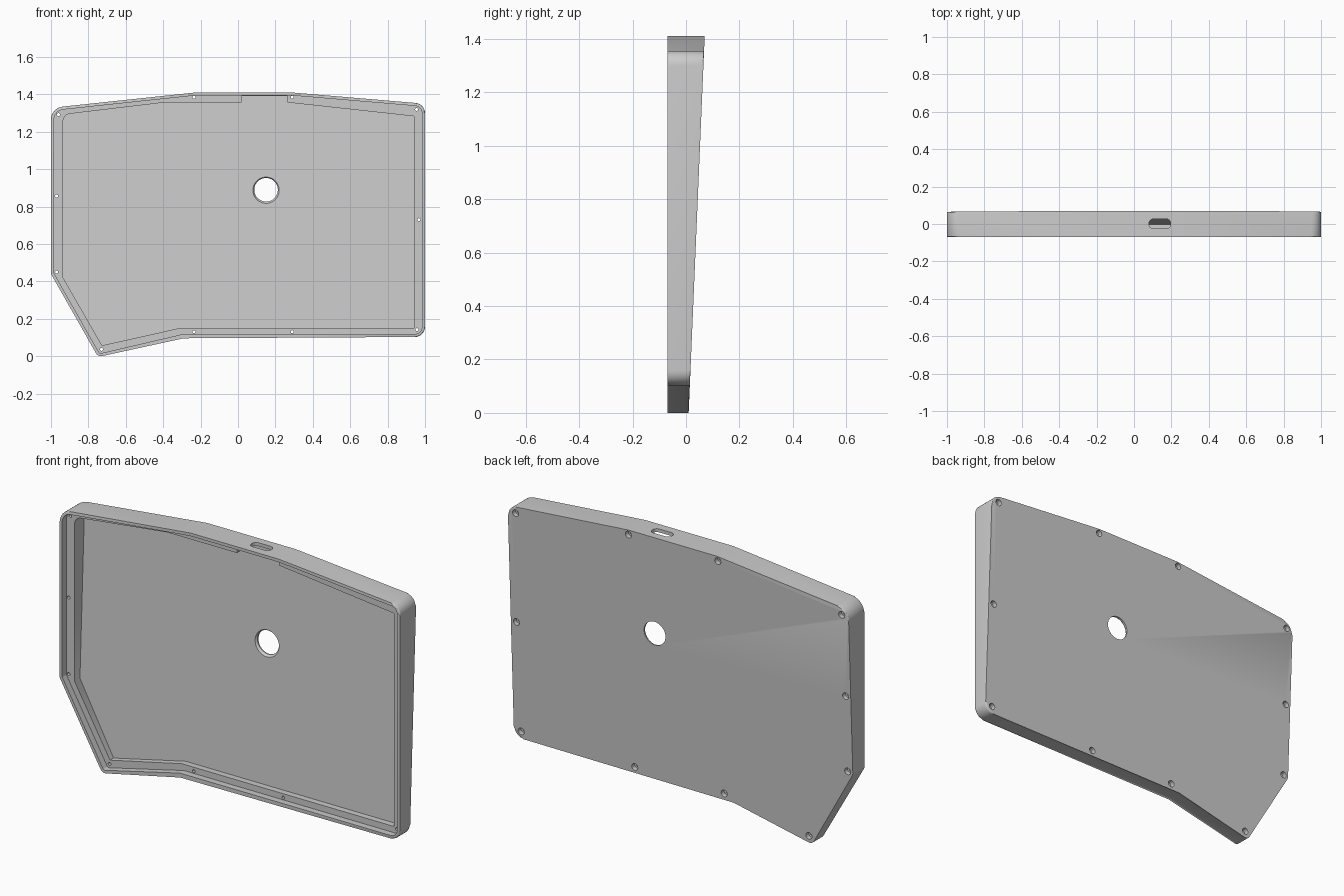
import bpy, bmesh, math
from mathutils import Vector, Matrix

if "Cube" in bpy.data.objects:
    bpy.data.objects.remove(bpy.data.objects["Cube"])

FRONT = -0.07
LEDGE = FRONT + 0.035
FLOOR = 0.018


def back_y(z):
    return 0.01 + 0.0425 * z


def offset(pts, d):
    """Shrink a counter-clockwise polygon of (x, z, radius) by d."""
    out, n = [], len(pts)
    for i in range(n):
        p = Vector(pts[i][:2])
        a = (p - Vector(pts[i - 1][:2])).normalized()
        b = (Vector(pts[(i + 1) % n][:2]) - p).normalized()
        na, nb = Vector((-a.y, a.x)), Vector((-b.y, b.x))
        q = p + (na + nb) * (d / (1 + na.dot(nb)))
        out.append((q.x, q.y, max(pts[i][2] - d, 0)))
    return out


def rounded(pts, seg=8):
    """Replace corners that have a radius with arcs."""
    out, n = [], len(pts)
    for i in range(n):
        p, r = Vector(pts[i][:2]), pts[i][2]
        if r <= 0:
            out.append(p)
            continue
        a = (Vector(pts[i - 1][:2]) - p).normalized()
        b = (Vector(pts[(i + 1) % n][:2]) - p).normalized()
        half = a.angle(b) / 2
        c = p + (a + b).normalized() * (r / math.sin(half))
        s = p + a * (r / math.tan(half)) - c
        sweep = math.pi - 2 * half
        for k in range(seg + 1):
            out.append(c + Matrix.Rotation(sweep * k / seg, 2) @ s)
    return out


def finish(bm, name):
    bmesh.ops.recalc_face_normals(bm, faces=bm.faces)
    me = bpy.data.meshes.new(name)
    bm.to_mesh(me)
    bm.free()
    ob = bpy.data.objects.new(name, me)
    bpy.context.collection.objects.link(ob)
    return ob


def loft(bm, rings):
    """Skin a list of equal-length rings and cap both ends."""
    vs = [[bm.verts.new(c) for c in ring] for ring in rings]
    n = len(vs[0])
    for a, b in zip(vs, vs[1:]):
        for i in range(n):
            bm.faces.new((a[i], a[(i + 1) % n], b[(i + 1) % n], b[i]))
    return [bm.faces.new(vs[0]), bm.faces.new(vs[-1][::-1])]


def prism(name, outline, y0, y1, bevel=0):
    bm = bmesh.new()
    caps = loft(bm, [[(p.x, f(p.y), p.y) for p in outline] for f in (y0, y1)])
    if bevel:
        edges = [e for f in caps for e in f.edges]
        bmesh.ops.bevel(bm, geom=edges, offset=bevel, segments=3,
                        profile=0.5, affect='EDGES')
    return finish(bm, name)


def lathe(bm, x, z, steps, n):
    loft(bm, [[(x + r * math.cos(2 * math.pi * k / n), y,
                z + r * math.sin(2 * math.pi * k / n)) for k in range(n)]
              for y, r in steps])


def cut(target, cutter):
    cutter.hide_render = True
    mod = target.modifiers.new("cut", 'BOOLEAN')
    mod.operation, mod.solver, mod.object = 'DIFFERENCE', 'EXACT', cutter
    bpy.context.view_layer.objects.active = target
    bpy.ops.object.modifier_apply(modifier=mod.name)
    bpy.data.objects.remove(cutter)


# Wedge-shaped outer shell
outer = [(-0.748, -0.004, 0.03), (-0.29, 0.103, 0), (1, 0.103, 0.055),
         (1, 1.35, 0.055), (0.29, 1.41, 0), (-0.23, 1.41, 0),
         (-1, 1.328, 0.07), (-1, 0.44, 0.03)]
case = prism("case_shell", rounded(outer), lambda z: FRONT, back_y, 0.007)

# Shallow recess with a ledge for the plate
cut(case, prism("plate_recess", rounded(offset(outer, 0.016)),
                lambda z: -0.2, lambda z: LEDGE))

# Deep cavity, with a notch at the top for the connector
cavity = [(-0.727, 0.058, 0), (-0.305, 0.152, 0), (0.94, 0.152, 0),
          (0.94, 1.283, 0), (0.265, 1.357, 0), (0.265, 1.392, 0),
          (0.018, 1.392, 0), (0.018, 1.357, 0), (-0.39, 1.357, 0),
          (-0.935, 1.292, 0.04), (-0.935, 0.42, 0)]
cut(case, prism("cavity", rounded(cavity), lambda z: -0.2,
                lambda z: back_y(z) - FLOOR))

# Screw holes with counterbores at the back
bm = bmesh.new()
for x, z in [(-0.96, 1.292), (-0.235, 1.385), (0.29, 1.385), (0.955, 1.32),
             (0.967, 0.73), (0.957, 0.142), (0.29, 0.131), (-0.235, 0.131),
             (-0.73, 0.037), (-0.97, 0.45), (-0.97, 0.856)]:
    seat = back_y(z) - 0.025
    lathe(bm, x, z, [(-0.06, 0.008), (seat, 0.008), (seat, 0.018),
                     (0.12, 0.018)], 20)
cut(case, finish(bm, "screw_holes"))

# Round window with a countersunk inner rim
bm = bmesh.new()
lathe(bm, 0.15, 0.89, [(0.015, 0.082), (0.039, 0.063), (0.12, 0.063)], 48)
cut(case, finish(bm, "round_window"))

# Connector slot through the top wall
slot = rounded([(0.08, -0.025, 0.024), (0.196, -0.025, 0.024),
                (0.196, 0.027, 0.024), (0.08, 0.027, 0.024)])
bm = bmesh.new()
loft(bm, [[(p.x, p.y, z) for p in slot] for z in (1.365, 1.45)])
cut(case, finish(bm, "connector_slot"))

# Smooth rounded corners, crisp edges
bpy.ops.object.select_all(action='DESELECT')
case.select_set(True)
bpy.context.view_layer.objects.active = case
bpy.ops.object.shade_smooth_by_angle(angle=math.radians(30))
